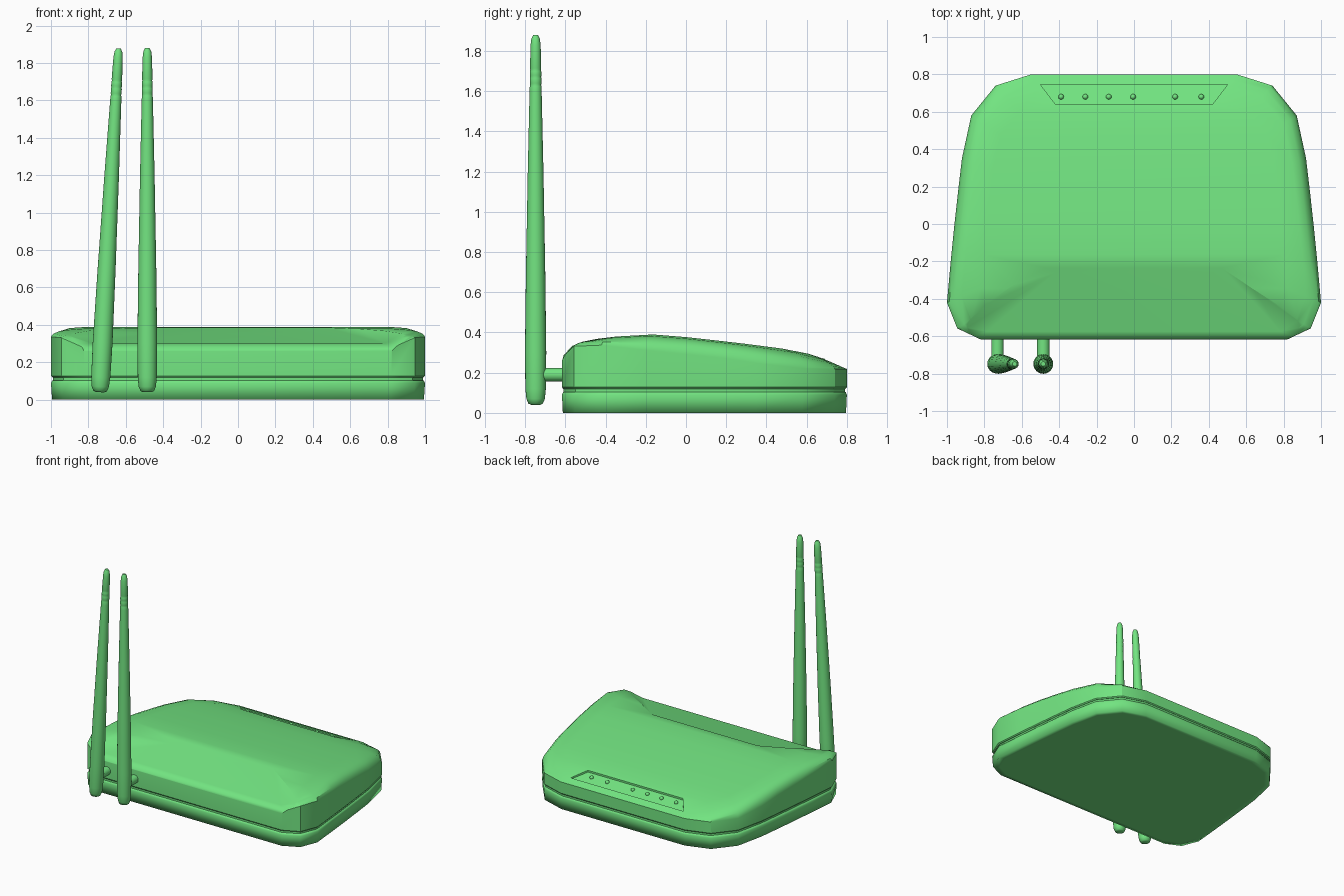
import bpy, bmesh, math

if "Cube" in bpy.data.objects:
    bpy.data.objects.remove(bpy.data.objects["Cube"])

GREEN = bpy.data.materials.new("green_plastic")
GREEN.diffuse_color = (.17, .78, .22, 1)
GREEN.use_nodes = True
GREEN.node_tree.nodes["Principled BSDF"].inputs["Base Color"].default_value = GREEN.diffuse_color


def smooth(ob, angle):
    bpy.ops.object.select_all(action='DESELECT')
    bpy.context.view_layer.objects.active = ob
    ob.select_set(True)
    bpy.ops.object.shade_smooth_by_angle(angle=math.radians(angle))


def finish(ob, angle):
    ob.data.materials.clear()
    ob.data.materials.append(GREEN)
    smooth(ob, angle)


def loft(name, rings, angle=30):
    """Skin a stack of equal-length rings, closing both ends with strips of quads."""
    bm = bmesh.new()
    vs = [[bm.verts.new(p) for p in r] for r in rings]
    n = len(rings[0])
    for a, b in zip(vs, vs[1:]):
        for i in range(n):
            j = (i + 1) % n
            bm.faces.new((a[i], a[j], b[j], b[i]))
    for r in (vs[0], vs[-1]):
        for i in range(n // 2 - 1):
            bm.faces.new((r[i], r[i + 1], r[n - 2 - i], r[n - 1 - i]))
    bmesh.ops.recalc_face_normals(bm, faces=bm.faces)
    me = bpy.data.meshes.new(name)
    bm.to_mesh(me)
    bm.free()
    ob = bpy.data.objects.new(name, me)
    bpy.context.collection.objects.link(ob)
    finish(ob, angle)
    return ob


def carve(ob, cutter):
    m = ob.modifiers.new("carve", 'BOOLEAN')
    m.operation, m.solver, m.object = 'DIFFERENCE', 'EXACT', cutter
    bpy.context.view_layer.objects.active = ob
    bpy.ops.object.modifier_apply(modifier=m.name)
    bpy.data.objects.remove(cutter)


def lerp_table(t, y):
    if y <= t[0][0]:
        return t[0][1]
    for (a, za), (b, zb) in zip(t, t[1:]):
        if y <= b:
            return za + (zb - za) * (y - a) / (b - a)
    return t[-1][1]


# Right half of the plan outline, front to back: x, y, height of the rim
HALF = [(.82, -.617, .29), (.945, -.558, .335), (1, -.42, .345), (.98, -.2, .33),
        (.96, 0, .312), (.94, .18, .293), (.92, .35, .268), (.87, .58, .24),
        (.74, .74, .225), (.55, .8, .22)]
OUT = HALF + [(-x, y, z) for x, y, z in reversed(HALF)]
# Height of the top surface along y
TOP = [(-.61, .335), (-.5, .36), (-.42, .372), (-.25, .39), (-.15, .39), (0, .377),
       (.2, .355), (.45, .325), (.6, .297), (.7, .265), (.8, .225)]


def flat_ring(d, z):
    # Outline shrunk slightly about its middle
    return [(x * (1 - d), .1 + (y - .1) * (1 - d), z) for x, y, _ in OUT]


def top_ring(s, f):
    # Outline scaled by s, raised by f of the way from the rim to the top surface
    return [(x * s, y * s, e + (lerp_table(TOP, y * s) - e) * f) for x, y, e in OUT]


# Base tray, and the recessed seam above it
loft("base_tray", [flat_ring(.05, 0), flat_ring(.006, 0), flat_ring(0, .09),
                   flat_ring(.008, .104)], 100)
loft("seam", [flat_ring(.012, .095), flat_ring(.012, .13)], 40)

# Upper cover with a rounded rim
cover = loft("top_cover", [flat_ring(.008, .12), flat_ring(0, .128), top_ring(1, -.3),
                           top_ring(.987, .3), top_ring(.96, .67), top_ring(.92, .88),
                           top_ring(.82, 1)])


def section(w, y, z, w2, y2, z2):
    return [(w, y, z), (w2, y2, z2), (-w2, y2, z2), (-w, y, z)]


# Sunken sloping trapezoid at the front of the cover
carve(cover, loft("front_cutter", [section(.84, -.63, .24, 1.25, -.66, .45),
                                   section(.815, -.605, .28, 1.25, -.53, .45),
                                   section(.785, -.575, .302, 1.22, -.49, .45),
                                   section(.42, -.26, .355, .54, -.20, .43)]))
# Shallow indicator panel at the back
carve(cover, loft("panel_cutter", [section(.42, .64, .270, .42, .64, .35),
                                   section(.5, .745, .232, .5, .745, .35)]))
finish(cover, 36)
# Keep the large faces evenly shaded
cover.modifiers.new("even_shading", 'WEIGHTED_NORMAL').keep_sharp = True

# Indicator lights
for i, x in enumerate((-.39, -.26, -.135, -.005, .22, .36)):
    bpy.ops.mesh.primitive_uv_sphere_add(segments=12, ring_count=8, radius=.015,
                                         location=(x, .68, .257))
    led = bpy.context.object
    led.name = f"indicator_light_{i + 1}"
    finish(led, 60)

# Antennas: radius and height profile around the hinge
PROFILE = [(.022, .04), (.036, .046), (.046, .07), (.051, .12), (.053, .3), (.048, .7),
           (.039, 1.2), (.030, 1.6), (.029, 1.625), (.027, 1.632), (.029, 1.64),
           (.029, 1.665), (.027, 1.672), (.029, 1.68), (.028, 1.70), (.026, 1.707),
           (.028, 1.715), (.025, 1.83), (.021, 1.862), (.012, 1.88)]
N, HINGE = 24, .19
for side, x, tilt in (("left", -.730, 3.1), ("right", -.485, 0)):
    rings = [[(r * math.cos(2 * math.pi * k / N), r * math.sin(2 * math.pi * k / N), z - HINGE)
              for k in range(N)] for r, z in PROFILE]
    ant = loft(f"{side}_antenna", rings, 60)
    ant.location = (x, -.748, HINGE)
    ant.rotation_euler.y = math.radians(tilt)
    # Hinge peg joining the antenna to the cover
    bpy.ops.mesh.primitive_cylinder_add(vertices=24, radius=.033, depth=.18,
                                        location=(x, -.66, HINGE),
                                        rotation=(math.pi / 2, 0, 0))
    bpy.context.object.name = f"{side}_antenna_peg"
    finish(bpy.context.object, 40)
